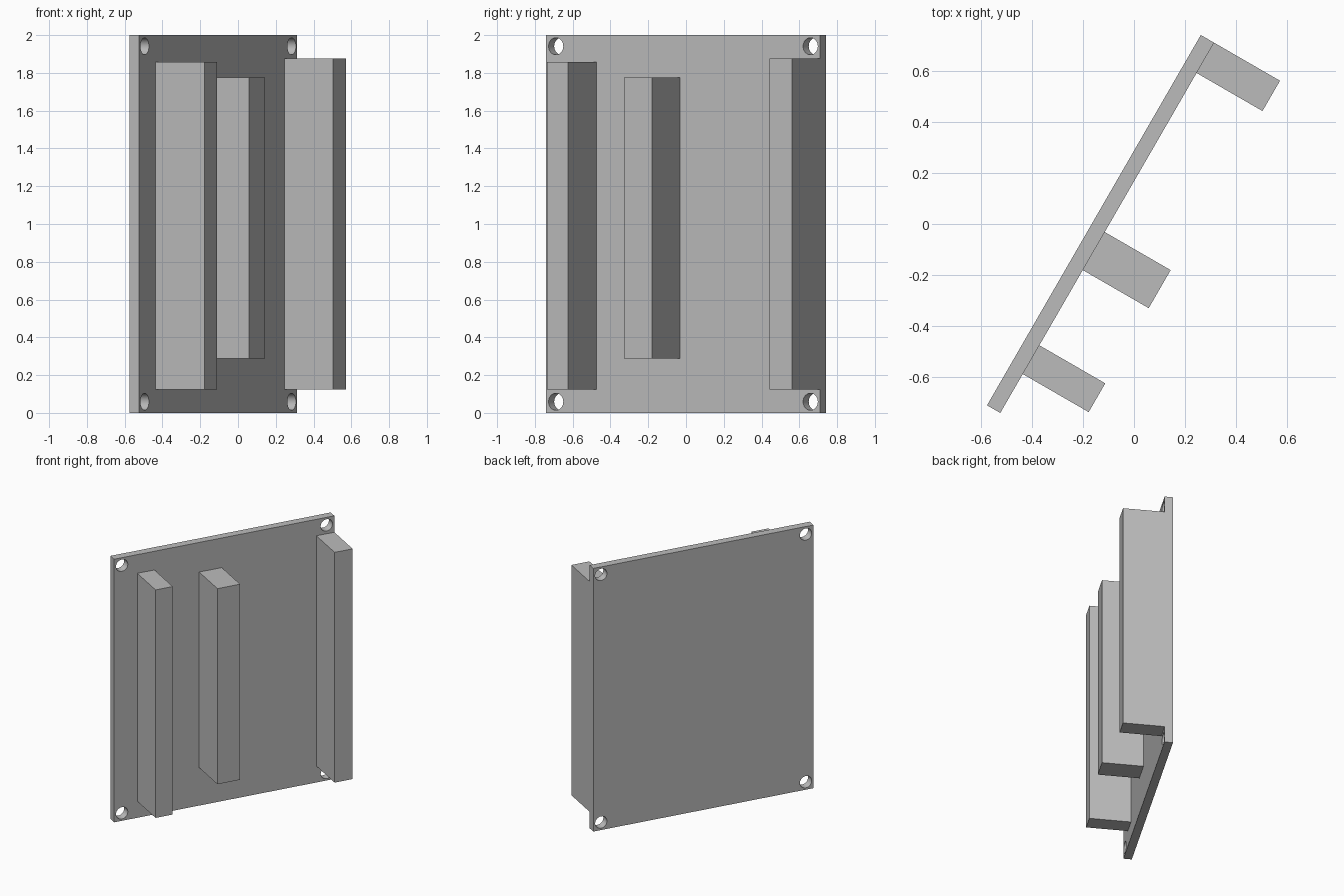
import bpy
import math
from mathutils import Matrix, Vector

cube = bpy.data.objects.get("Cube")
if cube:
    bpy.data.objects.remove(cube, do_unlink=True)

LENGTH, THICK, HEIGHT = 1.674, 0.06, 2.0
HOLE_RADIUS, HOLE_INSET = 0.045, 0.059

# The whole board is turned about the vertical axis
PLACE = Matrix.Translation((-0.131, 0, 0)) @ Matrix.Rotation(math.radians(60), 4, "Z")

grey = bpy.data.materials.new("light grey")
grey.use_nodes = True
grey.diffuse_color = (0.5, 0.5, 0.5, 1)
grey.node_tree.nodes["Principled BSDF"].inputs["Base Color"].default_value = (0.5, 0.5, 0.5, 1)


def box(name, low, high):
    """Box between two corners in the board's own frame."""
    low, high = Vector(low), Vector(high)
    bpy.ops.mesh.primitive_cube_add(size=1)
    obj = bpy.context.object
    obj.name = name
    obj.data.transform(Matrix.Translation((low + high) / 2) @ Matrix.Diagonal((high - low).to_4d()))
    obj.data.materials.append(grey)
    obj.matrix_world = PLACE
    return obj


# Flat board
board = box("board", (-LENGTH / 2, -THICK / 2, 0), (LENGTH / 2, THICK / 2, HEIGHT))

# Round mounting holes in the four corners
for side in (-1, 1):
    for z in (HOLE_INSET, HEIGHT - HOLE_INSET):
        bpy.ops.mesh.primitive_cylinder_add(vertices=32, radius=HOLE_RADIUS, depth=THICK * 3)
        cutter = bpy.context.object
        cutter.name = "hole_cutter"
        centre = Matrix.Translation((side * (LENGTH / 2 - HOLE_INSET), 0, z))
        cutter.matrix_world = PLACE @ centre @ Matrix.Rotation(math.pi / 2, 4, "X")
        cutter.data.materials.append(grey)
        bpy.context.view_layer.update()
        bpy.context.view_layer.objects.active = board
        cut = board.modifiers.new("hole", "BOOLEAN")
        cut.operation, cut.solver, cut.object = "DIFFERENCE", "EXACT", cutter
        bpy.ops.object.modifier_apply(modifier=cut.name)
        bpy.data.objects.remove(cutter, do_unlink=True)

# Upright connector blocks: start and end along the board, bottom, top
blocks = {
    "right_block": (0.176, 0.306, 0.125, 1.858),
    "middle_block": (0.646, 0.818, 0.288, 1.775),
    "left_block": (1.537, LENGTH, 0.125, 1.875),
}
for name, (start, end, bottom, top) in blocks.items():
    box(name, (start - LENGTH / 2, -THICK / 2 - 0.298, bottom),
        (end - LENGTH / 2, -THICK / 2, top))

# Smooth hole walls, sharp edges elsewhere
bpy.ops.object.select_all(action="DESELECT")
board.select_set(True)
bpy.context.view_layer.objects.active = board
bpy.ops.object.shade_smooth_by_angle(angle=math.radians(30))
